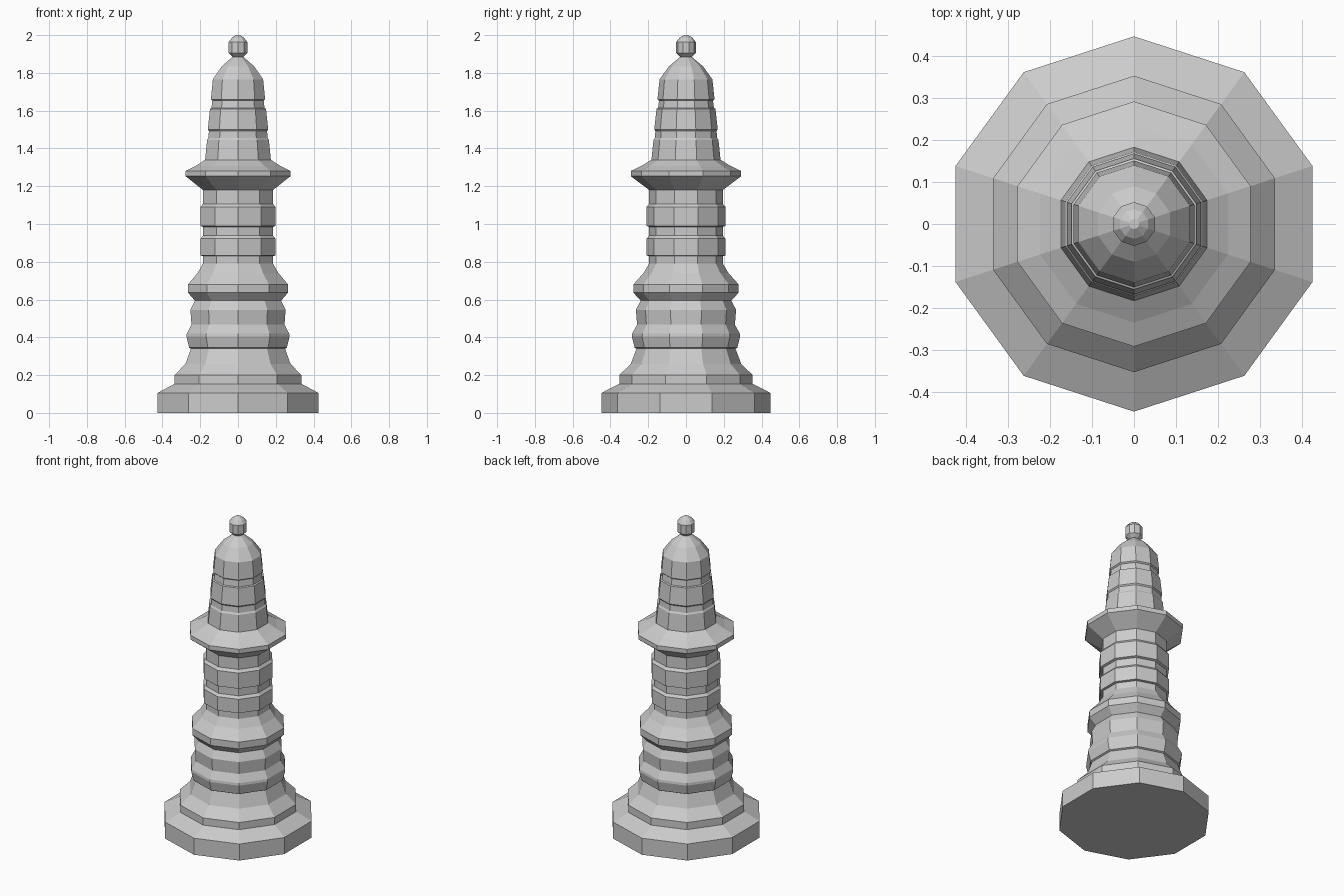
import bpy, math

if "Cube" in bpy.data.objects:
    bpy.data.objects.remove(bpy.data.objects["Cube"])

SIDES = 10


def lathe(name, profile, cap_bottom=False, cap_top=False):
    """Turn a (radius, z) profile into a ten-sided, flat-faced shell."""
    verts, faces = [], []
    for r, z in profile:
        for i in range(SIDES):
            a = math.pi / 2 + 2 * math.pi * i / SIDES
            verts.append((r * math.cos(a), r * math.sin(a), z))
    for k in range(len(profile) - 1):
        for i in range(SIDES):
            j = (i + 1) % SIDES
            lo, hi = k * SIDES, (k + 1) * SIDES
            faces.append((lo + i, lo + j, hi + j, hi + i))
    if cap_bottom:
        faces.append(tuple(reversed(range(SIDES))))
    if cap_top:
        faces.append(tuple(range(len(verts) - SIDES, len(verts))))
    mesh = bpy.data.meshes.new(name)
    mesh.from_pydata(verts, [], faces)
    obj = bpy.data.objects.new(name, mesh)
    bpy.context.collection.objects.link(obj)
    return obj


# Stepped foot
lathe("base", [(.447, 0), (.447, .106), (.353, .154), (.353, .2), (.292, .26),
               (.262, .34)], cap_bottom=True)

# Bulging lower body with its ring and flare
lathe("lower_body", [(.262, .34), (.272, .345), (.287, .405), (.285, .42), (.259, .467),
                     (.265, .546), (.24, .594), (.279, .637), (.279, .68),
                     (.225, .74), (.195, .79)])

# Neck with two raised bands
lathe("neck", [(.195, .79), (.195, .83), (.209, .833), (.209, .922), (.195, .938),
               (.195, .985), (.209, .99), (.209, 1.09), (.195, 1.107),
               (.195, 1.18)])

# Wide collar
lathe("collar", [(.195, 1.18), (.292, 1.253), (.292, 1.281), (.235, 1.308), (.183, 1.34)])

# Tapering head with stepped bands and pointed roof
lathe("head", [(.183, 1.34), (.172, 1.445), (.165, 1.455), (.162, 1.492), (.168, 1.5),
               (.156, 1.61), (.148, 1.614), (.143, 1.653), (.151, 1.66),
               (.14, 1.766), (.09, 1.835), (.03, 1.885)])

# Small finial
lathe("finial", [(.03, 1.885), (.052, 1.905), (.052, 1.963), (.035, 1.985),
                 (.012, 2.0)], cap_top=True)
